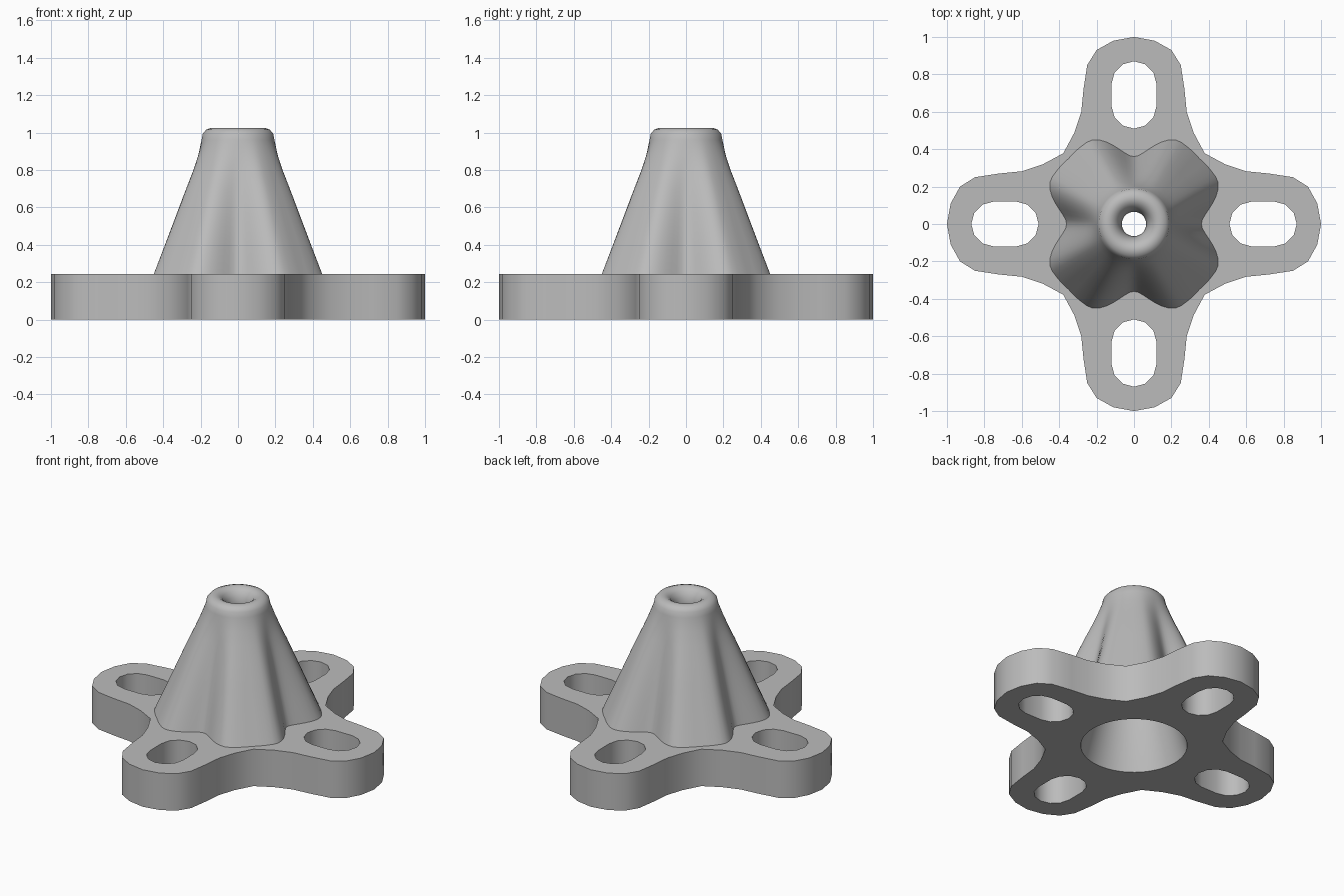
import bpy, bmesh
from math import sin, cos, pi, radians

cube = bpy.data.objects.get("Cube")
if cube:
    bpy.data.objects.remove(cube)

grey = bpy.data.materials.new("plain_grey")
grey.use_nodes = True
colour = (0.5, 0.5, 0.5, 1)
grey.diffuse_color = colour
grey.node_tree.nodes["Principled BSDF"].inputs["Base Color"].default_value = colour

PLATE = 0.245   # plate thickness
BORE = 0.32     # bore radius at the underside
N = 96          # points round the cone


def turn(points, quarter):
    """Rotate 2D points by a number of quarter turns."""
    for _ in range(quarter):
        points = [(-y, x) for x, y in points]
    return points


def add_ring(bm, points, z):
    return [bm.verts.new((x, y, z)) for x, y in points]


def bridge(bm, a, b):
    for i in range(len(a)):
        j = (i + 1) % len(a)
        bm.faces.new((a[i], a[j], b[j], b[i]))


def fill(bm, rings):
    """Flat face bounded by the first ring, with the others as holes."""
    edges = []
    for ring in rings:
        for a, b in zip(ring, ring[1:] + ring[:1]):
            edges.append(bm.edges.get((a, b)) or bm.edges.new((a, b)))
    bmesh.ops.triangle_fill(bm, use_beauty=True, edges=edges, normal=(0, 0, 1))


def finish(bm, name):
    bmesh.ops.recalc_face_normals(bm, faces=bm.faces)
    mesh = bpy.data.meshes.new(name)
    bm.to_mesh(mesh)
    bm.free()
    obj = bpy.data.objects.new(name, mesh)
    bpy.context.collection.objects.link(obj)
    mesh.materials.append(grey)
    bpy.ops.object.select_all(action="DESELECT")
    obj.select_set(True)
    bpy.context.view_layer.objects.active = obj
    bpy.ops.object.shade_smooth_by_angle(angle=radians(35))


def circle(r):
    return [(r * cos(2 * pi * i / N), r * sin(2 * pi * i / N)) for i in range(N)]


def foot_radius(angle):
    """Four broad diagonal ridges with hollows facing the arms."""
    off = abs((angle + pi / 4) % (pi / 2) - pi / 4)
    t = min(off / radians(29), 1)
    ridge = t * t * (3 - 2 * t)
    dip = 0.01 * max(0, (off - radians(29)) / radians(16))
    return 0.36 + 0.145 * ridge - dip


def cone_ring(t):
    """Blend from the ridged foot (t=0) to the round neck (t=1)."""
    ring = []
    for i in range(N):
        a = 2 * pi * i / N
        r = foot_radius(a) * (1 - t) + 0.195 * t
        ring.append((r * cos(a), r * sin(a)))
    return ring


# Base plate: four rounded arms, a slot in each, open centre
half = [(0.98, 0.11), (0.93, 0.2), (0.85, 0.25), (0.72, 0.27),
        (0.6, 0.282), (0.49, 0.318)]
arm = [(x, -y) for x, y in reversed(half)] + [(1, 0)] + half + [(0.378, 0.378)]
outline = [p for q in range(4) for p in turn(arm, q)]
slot = []
for centre, start in ((0.75, -pi / 2), (0.63, pi / 2)):
    for k in range(7):
        a = start + pi * k / 6
        slot.append((centre + 0.12 * cos(a), 0.12 * sin(a)))

bm = bmesh.new()
low, high = [], []
for shape in [outline] + [turn(slot, q) for q in range(4)]:
    low.append(add_ring(bm, shape, 0))
    high.append(add_ring(bm, shape, PLATE))
    bridge(bm, low[-1], high[-1])
fill(bm, low + [add_ring(bm, circle(BORE), 0)])
fill(bm, high + [add_ring(bm, cone_ring(0), PLATE)])
finish(bm, "base_plate")

# Fluted cone: outer wall, rounded rim, tapering bore
bm = bmesh.new()
rings = []
for z, t in ((PLATE, 0), (0.4, 0.22), (0.55, 0.43), (0.7, 0.64),
             (0.8, 0.79), (0.88, 0.9), (0.96, 1)):
    rings.append(add_ring(bm, cone_ring(t), z))
for r, z in ((0.188, 0.995), (0.17, 1.015), (0.145, 1.025), (0.12, 1.022),
             (0.095, 1.005), (0.075, 0.97), (0.065, 0.92), (BORE, 0)):
    rings.append(add_ring(bm, circle(r), z))
for a, b in zip(rings, rings[1:]):
    bridge(bm, a, b)
finish(bm, "fluted_cone")
